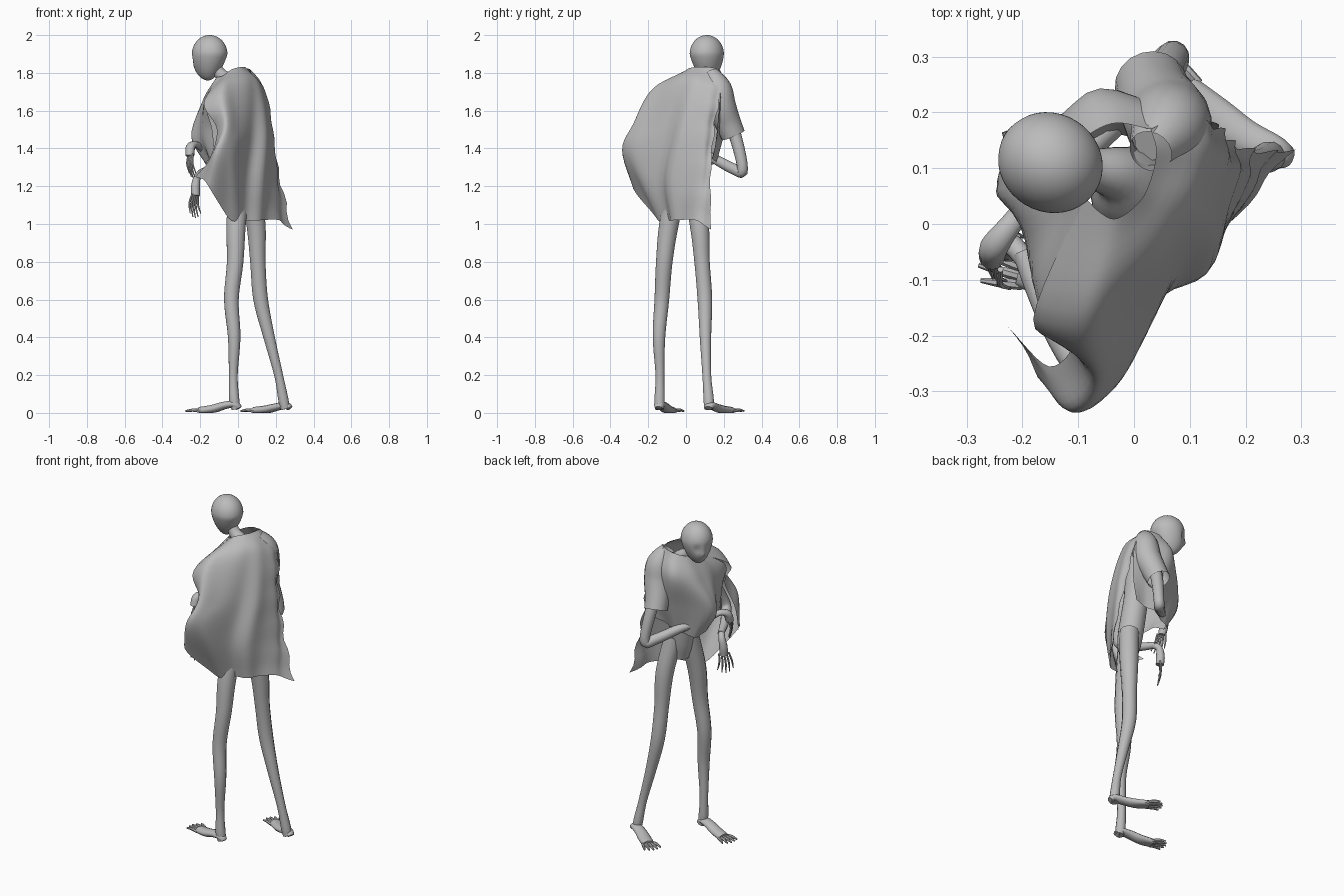
import bpy, bmesh, math
from mathutils import Vector

if "Cube" in bpy.data.objects:
    bpy.data.objects.remove(bpy.data.objects["Cube"])

CM = 0.01  # all part sizes are given in hundredths of a unit
GREY = (0.5, 0.5, 0.5, 1)
clay = bpy.data.materials.new("plain_grey")
clay.use_nodes = True
clay.diffuse_color = GREY
clay.node_tree.nodes["Principled BSDF"].inputs["Base Color"].default_value = GREY
parts = []


def finish(name, bm):
    """Turn a bmesh into a named, coloured object."""
    bmesh.ops.recalc_face_normals(bm, faces=bm.faces[:])
    mesh = bpy.data.meshes.new(name)
    bm.to_mesh(mesh)
    bm.free()
    mesh.materials.append(clay)
    obj = bpy.data.objects.new(name, mesh)
    bpy.context.scene.collection.objects.link(obj)
    parts.append(obj)


def spline(points, steps):
    """Smooth curve through the points."""
    pts = [Vector(p) for p in points]
    ext = [2 * pts[0] - pts[1], *pts, 2 * pts[-1] - pts[-2]]
    out = []
    for i in range(len(pts) - 1):
        a, b, c, d = ext[i:i + 4]
        for j in range(steps):
            t = j / steps
            out.append(b + (c - a) * (t / 2) + (2 * a - 5 * b + 4 * c - d) * (t * t / 2)
                       + (3 * b - a - 3 * c + d) * (t ** 3 / 2))
    return out + [pts[-1]]


def skin(bm, rows, closed):
    """Bridge rows of vertices with quads."""
    for low, high in zip(rows, rows[1:]):
        n = len(low)
        for i in range(n if closed else n - 1):
            k = (i + 1) % n
            bm.faces.new((low[i], low[k], high[k], high[i]))


def limb(name, path, sides=12, steps=5, flat=1, capped=True):
    """Round tube along (x, y, z, radius) points."""
    bm = bmesh.new()
    line = spline(path, steps)
    normal, old, rows = None, None, []
    for i, p in enumerate(line):
        ahead, behind = line[min(i + 1, len(line) - 1)], line[max(i - 1, 0)]
        tangent = (ahead.xyz - behind.xyz).normalized()
        if normal is None:
            normal = tangent.orthogonal().normalized()
        else:
            normal = old.rotation_difference(tangent) @ normal
        old = tangent
        cross = tangent.cross(normal)
        row = []
        for k in range(sides):
            a = math.tau * k / sides
            off = (normal * math.cos(a) + cross * math.sin(a)) * p.w
            off.z *= flat
            co = (p.xyz + off) * CM
            co.z = max(co.z, 0)
            row.append(bm.verts.new(co))
        rows.append(row)
    skin(bm, rows, True)
    if capped:
        bm.faces.new(rows[0])
        bm.faces.new(rows[-1])
    finish(name, bm)


def fan(name, base, direction, side, length, spread, radius, lift):
    """Five fingers or toes spreading from a base."""
    base, direction, side = Vector(base), Vector(direction).normalized(), Vector(side).normalized()
    for k in range(-2, 3):
        root = base + side * (k * spread * 0.6)
        tip = base + direction * length * (1 - 0.05 * k * k) + side * (k * spread)
        mid = (root + tip) / 2 + Vector(lift)
        path = [(*root, radius), (*mid, radius), (*tip, radius * 0.5)]
        limb(f"{name}_{k + 3}", path, sides=7, steps=3)


def cloth(name, columns, fold, waves, ragged=0):
    """Draped sheet; each column runs from collar to hem."""
    bm = bmesh.new()
    columns = [spline(c, 6) for c in columns]
    grid = [spline(row, 6) for row in zip(*columns)]
    rows = []
    for j, row in enumerate(grid):
        drop = j / (len(grid) - 1)
        verts = []
        for i, p in enumerate(row):
            across = i / (len(row) - 1)
            out = Vector((p.x - 1, p.y - 3, 0)).normalized()
            amount = fold * drop * math.sin(across * waves + drop * 2)
            amount += ragged * across ** 8 * math.sin(j * 1.6)
            verts.append(bm.verts.new((p + out * amount) * CM))
        rows.append(verts)
    skin(bm, rows, False)
    finish(name, bm)


# Cape: from the left front edge, around the back, to the right edge
cloth("cape", [
    [(-9, 5, 178), (-18, -17, 164), (-11, -21, 150), (-15, -25, 134), (-22, -18, 125)],
    [(-6, 2, 180), (-10, -18, 171), (-7, -28, 153), (-12, -33, 139), (-16, -28, 121)],
    [(-3, 1, 182), (-3, -13, 173), (0, -21, 152), (-4, -30, 136), (-5, -16, 103)],
    [(1, 4, 183), (6, -4, 174), (7, -10, 150), (4, -15, 125), (4, -10, 102)],
    [(3, 8, 183), (11, 4, 174), (15, -2, 150), (14, -7, 125), (13, -5, 102)],
    [(4, 13, 183), (14, 12, 171), (18, 9, 150), (20, 7, 125), (21, 5, 102)],
    [(3, 17, 182), (14, 18, 170), (17, 15, 150), (22, 13, 125), (28, 13, 97)],
], fold=0.8, waves=30, ragged=0.9)

# Shorter front of the garment: from the right side across the chest to the left
cloth("tunic_front", [
    [(3, 17, 182), (14, 18, 170), (14, 16, 150), (10, 14, 136)],
    [(-4, 18, 181), (-6, 24, 169), (-4, 20, 150), (-5, 15, 132)],
    [(-10, 14, 179), (-17, 14, 166), (-24, 9, 147), (-15, 9, 129)],
    [(-11, 7, 178), (-18, 1, 166), (-22, 2, 147), (-16, 0, 134)],
    [(-9, 4, 178), (-17, -14, 165), (-14, -15, 150), (-13, -18, 136)],
], fold=1, waves=28)

# Wide draped sleeve over the right shoulder
limb("right_sleeve", [(3, 13, 180, 4), (6, 17, 172, 7), (6, 18.5, 163, 7.8),
                      (4, 22, 154, 7), (3, 25, 147, 6.5)], sides=18, capped=False)

# Gaunt body and neck
limb("torso", [(4, 0, 109, 5), (3, 0, 120, 7), (1, 3, 145, 7), (0, 6, 165, 8),
               (-3, 9, 174, 5), (-9, 10, 179, 3.4), (-14, 11, 186, 3.2)], sides=16)

# Legs
limb("left_leg", [(1, -4, 122, 5.5), (-1, -9, 100, 5.3), (-1.5, -11.5, 80, 4.5), (-3.5, -12.8, 60, 4),
                  (-2, -14.3, 40, 3.4), (-2.5, -13.8, 20, 2.4), (-2, -14, 7, 2.8), (-1, -14, 2, 2.4)])
limb("right_leg", [(6, 3, 122, 5.5), (9.5, 7, 100, 5.2), (10.5, 8.5, 80, 4.2), (12, 10, 60, 4),
                   (16.5, 10.3, 40, 3.1), (21.5, 11, 20, 2.4), (24, 12, 7, 2.8), (25, 12, 2, 2.4)])

# Feet and toes
limb("left_foot", [(0.6, -14.5, 2.5, 2), (-2, -14, 4.5, 3), (-7, -12.5, 4, 3.3),
                   (-13, -10.5, 2.2, 3.6), (-20, -8, 1.1, 3.5)], flat=0.6)
limb("right_foot", [(27.5, 12, 2.5, 2), (25, 13, 4, 3), (20, 15.5, 3, 3.3),
                    (15, 19, 1.8, 3.6), (9, 23.5, 1.1, 3.5)], flat=0.6)
fan("left_toe", (-19, -8.3, 1), (-0.93, 0.37, 0), (0.37, 0.93, 0), 9, 2.4, 0.9, (0, 0, 0.5))
fan("right_toe", (10, 22.8, 1), (-0.84, 0.55, 0), (0.55, 0.84, 0), 9, 2.4, 0.9, (0, 0, 0.5))

# Arms and hands
limb("right_arm", [(4, 15, 174, 4), (5, 25, 150, 3.5), (7, 30, 129, 2.9), (3, 25.5, 129, 3),
                   (-8, 14, 135, 2.5), (-19, 4, 139, 1.8)])
limb("left_arm", [(-6, -8, 169, 4), (-6, -18, 150, 3.5), (-9, -25, 135, 3), (-13, -20, 130, 2.8),
                  (-17, -12, 128, 2.3), (-20, -5, 127, 1.8)])
limb("right_hand", [(-18, 5, 138.5, 1.8), (-22, 0, 142, 2), (-25, -4, 141, 2.5), (-25.5, -6, 136, 2.3)], flat=0.8)
limb("left_hand", [(-19, -7, 127.5, 1.8), (-21.5, -4, 125, 1.9), (-22.5, -4, 120, 2.4), (-22.5, -4.5, 115, 2.3)])
fan("right_finger", (-25, -6, 137), (0.1, -0.2, -1), (-0.4, 0.8, 0), 13, 2, 0.55, (-1, -0.8, 0))
fan("left_finger", (-22.5, -4.5, 116), (0, -0.15, -1), (0.6, 0.8, 0), 13, 2.3, 0.55, (-1, 0.5, 0))

# Head: gaunt skull with a narrow jaw, eye hollows and a nose
forward, sideways = Vector((-0.85, 0.53, 0)), Vector((-0.53, -0.85, 0))
skull = bmesh.new()
bmesh.ops.create_uvsphere(skull, u_segments=40, v_segments=28, radius=1)
for v in skull.verts:
    a, b, c = v.co
    low = max(-c, 0)
    if a > 0:
        dent = math.exp(-((abs(b) - 0.38) ** 2 + (c + 0.2) ** 2) / 0.025)
        nose = math.exp(-b * b / 0.01 - (c + 0.45) ** 2 / 0.02)
        a += 0.12 * nose - 0.14 * dent
    else:
        a *= 1 - 0.3 * low
    a += 0.1 * low
    b *= 1 - 0.25 * low
    height = 10 if c > 0 else 14
    v.co = (Vector((-15, 11, 190)) + forward * a * 9.6 + sideways * b * 8.8
            + Vector((0, 0, c * height))) * CM
finish("head", skull)

# Smooth shading with crisp creases
bpy.ops.object.select_all(action="DESELECT")
for obj in parts:
    obj.select_set(True)
bpy.context.view_layer.objects.active = parts[0]
bpy.ops.object.shade_smooth_by_angle(angle=math.radians(50))
